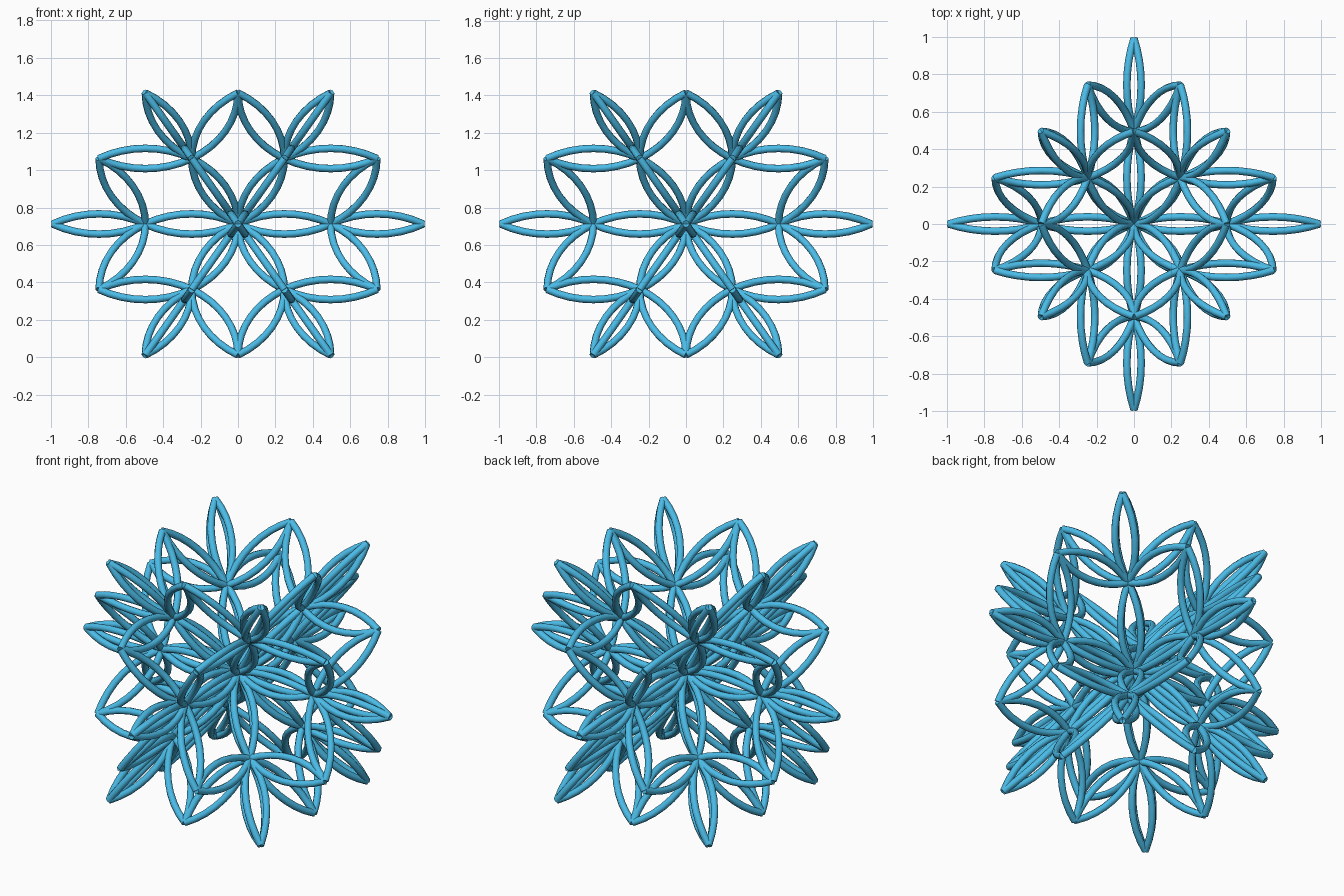
import bpy
from math import sin, cos, pi, radians, sqrt
from mathutils import Vector

if "Cube" in bpy.data.objects:
    bpy.data.objects.remove(bpy.data.objects["Cube"])

L = 0.495        # petal length, also the arc radius
TUBE = 0.02      # tube radius
STEPS = 8        # segments per arc
CENTRE = Vector((0, 0, sqrt(2) * L + 0.0125))

mat = bpy.data.materials.new("sky_blue")
mat.diffuse_color = (0.07, 0.50, 0.80, 1)
mat.use_nodes = True
mat.node_tree.nodes["Principled BSDF"].inputs["Base Color"].default_value = mat.diffuse_color


def add_arc(curve, a, b, side):
    """60 degree arc from a to b, bulging towards the in-plane direction side."""
    mid = (a + b) / 2
    along = (b - a).normalized()
    hub = mid - side * L * cos(radians(30))
    sp = curve.splines.new('POLY')
    sp.points.add(STEPS)
    for i, p in enumerate(sp.points):
        t = radians(-30 + 60 * i / STEPS)
        p.co = (*(hub + L * (along * sin(t) + side * cos(t))), 1)
    sp.use_smooth = True


def add_petal(curve, a, b, normal):
    side = normal.cross(b - a).normalized()
    add_arc(curve, a, b, side)
    add_arc(curve, a, b, -side)


def flower(name, u, v):
    """Flat flower in plane u, v: six inner petals, each branching into three."""
    curve = bpy.data.curves.new(name, 'CURVE')
    curve.dimensions = '3D'
    curve.bevel_depth = TUBE
    curve.bevel_resolution = 2
    curve.use_fill_caps = True
    n = u.cross(v)
    dirs = [L * (u * cos(k * pi / 3) + v * sin(k * pi / 3)) for k in range(6)]
    for k, d in enumerate(dirs):
        add_petal(curve, CENTRE, CENTRE + d, n)
        for j in (-1, 0, 1):
            add_petal(curve, CENTRE + d, CENTRE + d + dirs[(k + j) % 6], n)
    ob = bpy.data.objects.new(name, curve)
    bpy.context.collection.objects.link(ob)
    curve.materials.append(mat)
    bpy.ops.object.select_all(action='DESELECT')
    ob.select_set(True)
    bpy.context.view_layer.objects.active = ob
    bpy.ops.object.convert(target='MESH')
    bpy.ops.object.shade_smooth_by_angle(angle=radians(50))


# Four flowers in the hexagonal planes of a cuboctahedron
X, Y = Vector((1, 0, 0)), Vector((0, 1, 0))
h, z = sqrt(1 / 3), sqrt(2 / 3)
flower("flower_tilted_back", X, Vector((0, h, z)))
flower("flower_tilted_front", X, Vector((0, -h, z)))
flower("flower_tilted_right", Y, Vector((h, 0, z)))
flower("flower_tilted_left", Y, Vector((-h, 0, z)))
